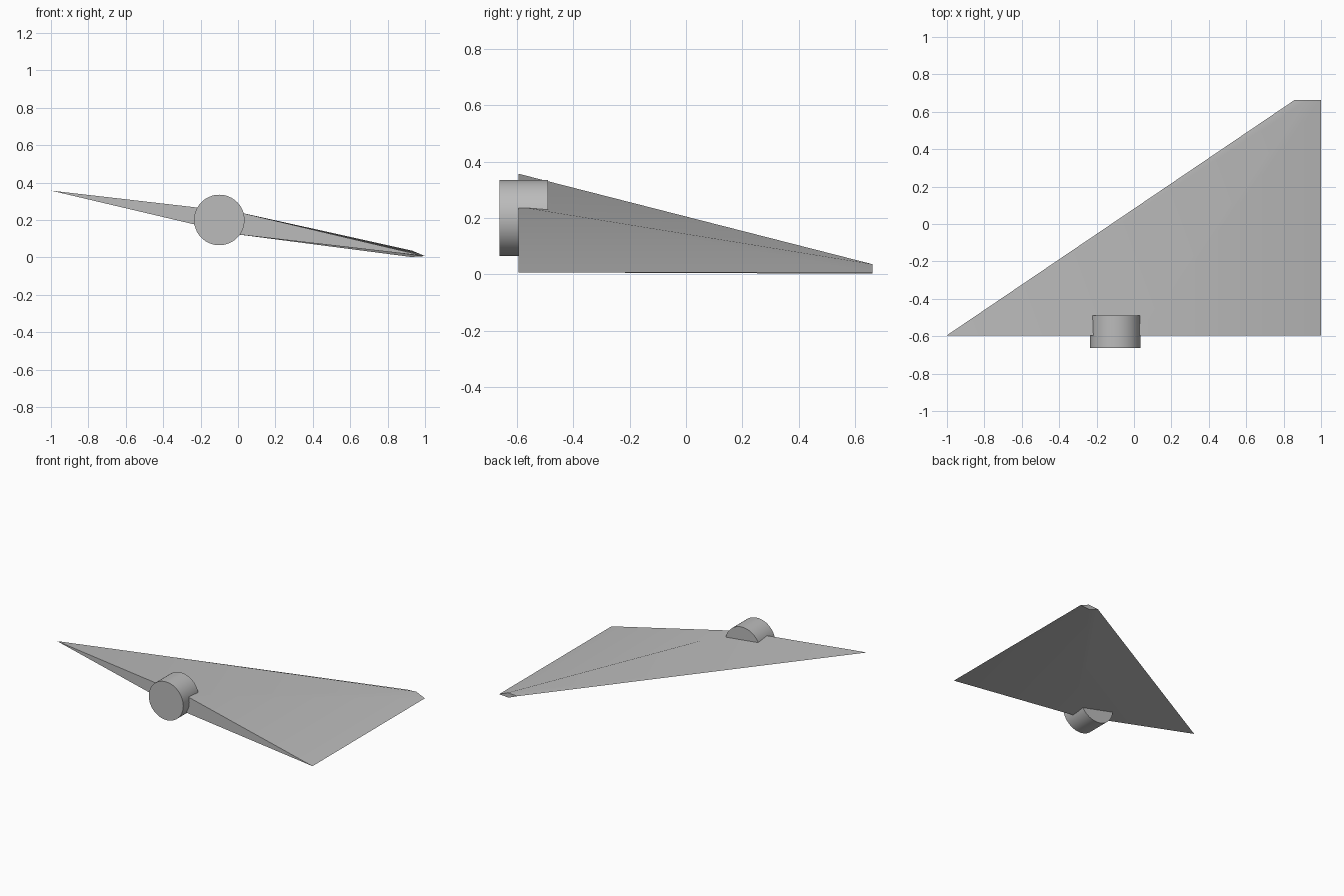
import bpy
import bmesh
import math
from mathutils import Matrix, Vector

default = bpy.data.objects.get("Cube")
if default:
    bpy.data.objects.remove(default, do_unlink=True)

# One plain grey for everything
grey = bpy.data.materials.new("plain grey")
grey.use_nodes = True
colour = (0.5, 0.5, 0.5, 1)
grey.diffuse_color = colour
grey.node_tree.nodes["Principled BSDF"].inputs["Base Color"].default_value = colour


def finish(name, bm):
    """Turn a bmesh into a smooth-shaded object with sharp edges kept."""
    bmesh.ops.recalc_face_normals(bm, faces=bm.faces)
    mesh = bpy.data.meshes.new(name)
    bm.to_mesh(mesh)
    bm.free()
    mesh.materials.append(grey)
    obj = bpy.data.objects.new(name, mesh)
    bpy.context.collection.objects.link(obj)
    bpy.ops.object.select_all(action="DESELECT")
    obj.select_set(True)
    bpy.context.view_layer.objects.active = obj
    bpy.ops.object.shade_smooth_by_angle(angle=math.radians(30))
    return obj


def diamond(bm, y, lead, trail, half_thickness):
    """Diamond wing section between a leading and a trailing point (x, z)."""
    a, b = Vector(lead), Vector(trail)
    mid = (a + b) / 2
    chord = (b - a).normalized()
    up = Vector((-chord.y, chord.x)) * half_thickness
    return [bm.verts.new((p.x, y, p.y)) for p in (a, mid + up, b, mid - up)]


# Wing: lofted from the wide root section to the small tip section
bm = bmesh.new()
root = diamond(bm, -0.595, (-1, 0.357), (1, 0.007), 0.059)
tip = diamond(bm, 0.662, (0.857, 0.031), (1, 0.007), 0.017)
for i in range(4):
    j = (i + 1) % 4
    bm.faces.new((root[i], root[j], tip[j], tip[i]))
bm.faces.new(root)
bm.faces.new(tip)
finish("wing", bm)

# Pivot shaft: short cylinder set into the root of the wing
bm = bmesh.new()
place = Matrix.Translation((-0.1, -0.576, 0.2)) @ Matrix.Rotation(math.pi / 2, 4, "X")
bmesh.ops.create_cone(bm, cap_ends=True, segments=64, radius1=0.135,
                      radius2=0.135, depth=0.172, matrix=place)
finish("pivot_shaft", bm)
